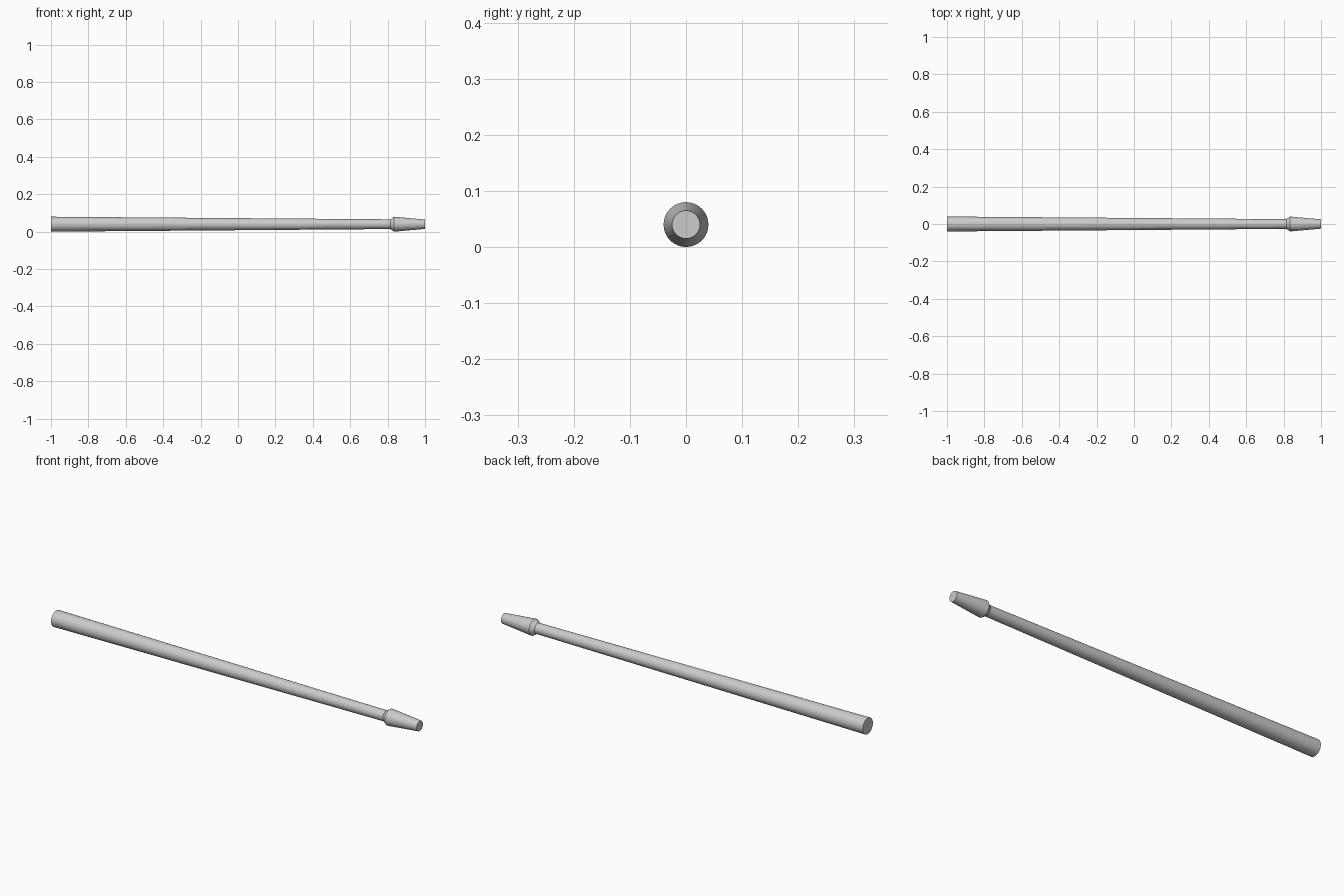
import bpy, bmesh, math

if "Cube" in bpy.data.objects:
    bpy.data.objects.remove(bpy.data.objects["Cube"])

SIDES = 32
AXIS_Z = 0.04


def lathe(name, profile):
    """Closed solid of revolution along x from (x, radius) points."""
    bm = bmesh.new()
    rings = []
    for x, r in profile:
        rings.append([bm.verts.new((x, r * math.cos(a), AXIS_Z + r * math.sin(a)))
                      for a in (2 * math.pi * i / SIDES for i in range(SIDES))])
    for a, b in zip(rings, rings[1:]):
        for i in range(SIDES):
            j = (i + 1) % SIDES
            bm.faces.new((a[i], a[j], b[j], b[i]))
    bm.faces.new(rings[0])
    bm.faces.new(rings[-1])
    bmesh.ops.recalc_face_normals(bm, faces=bm.faces)
    mesh = bpy.data.meshes.new(name)
    bm.to_mesh(mesh)
    bm.free()
    obj = bpy.data.objects.new(name, mesh)
    bpy.context.collection.objects.link(obj)
    return obj


# Long tapered shaft, flared collar and narrowing tip in one turned piece
lathe("tapered_rod", [(-1.0, 0.04), (0.815, 0.026), (0.835, 0.04), (1.0, 0.025)])
